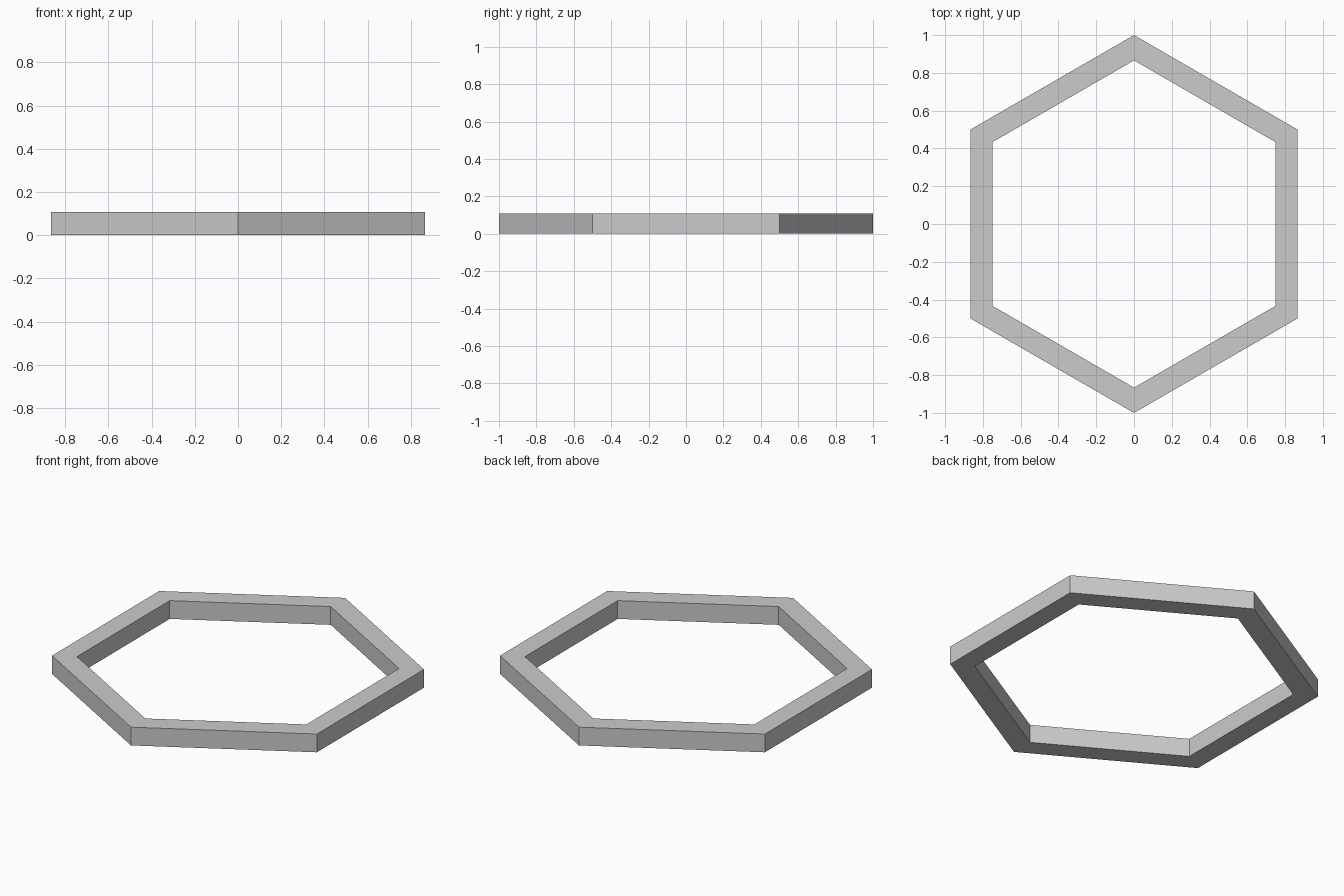
import bpy, bmesh
from math import sin, cos, pi

if "Cube" in bpy.data.objects:
    bpy.data.objects.remove(bpy.data.objects["Cube"])

SIDES, OUTER, INNER, HEIGHT = 6, 1.0, 0.866, 0.108

bm = bmesh.new()


def hexagon(radius, z):
    angles = [pi / 2 + 2 * pi * i / SIDES for i in range(SIDES)]
    return [bm.verts.new((radius * cos(a), radius * sin(a), z)) for a in angles]


# Rectangular wall section swept around the hexagon
loops = [hexagon(OUTER, 0), hexagon(OUTER, HEIGHT),
         hexagon(INNER, HEIGHT), hexagon(INNER, 0)]
for k in range(4):
    a, b = loops[k], loops[(k + 1) % 4]
    for i in range(SIDES):
        j = (i + 1) % SIDES
        bm.faces.new((a[i], a[j], b[j], b[i]))
bmesh.ops.recalc_face_normals(bm, faces=bm.faces[:])

# Hexagonal frame
mesh = bpy.data.meshes.new("hexagonal_frame")
bm.to_mesh(mesh)
bm.free()
frame = bpy.data.objects.new("hexagonal_frame", mesh)
bpy.context.collection.objects.link(frame)
